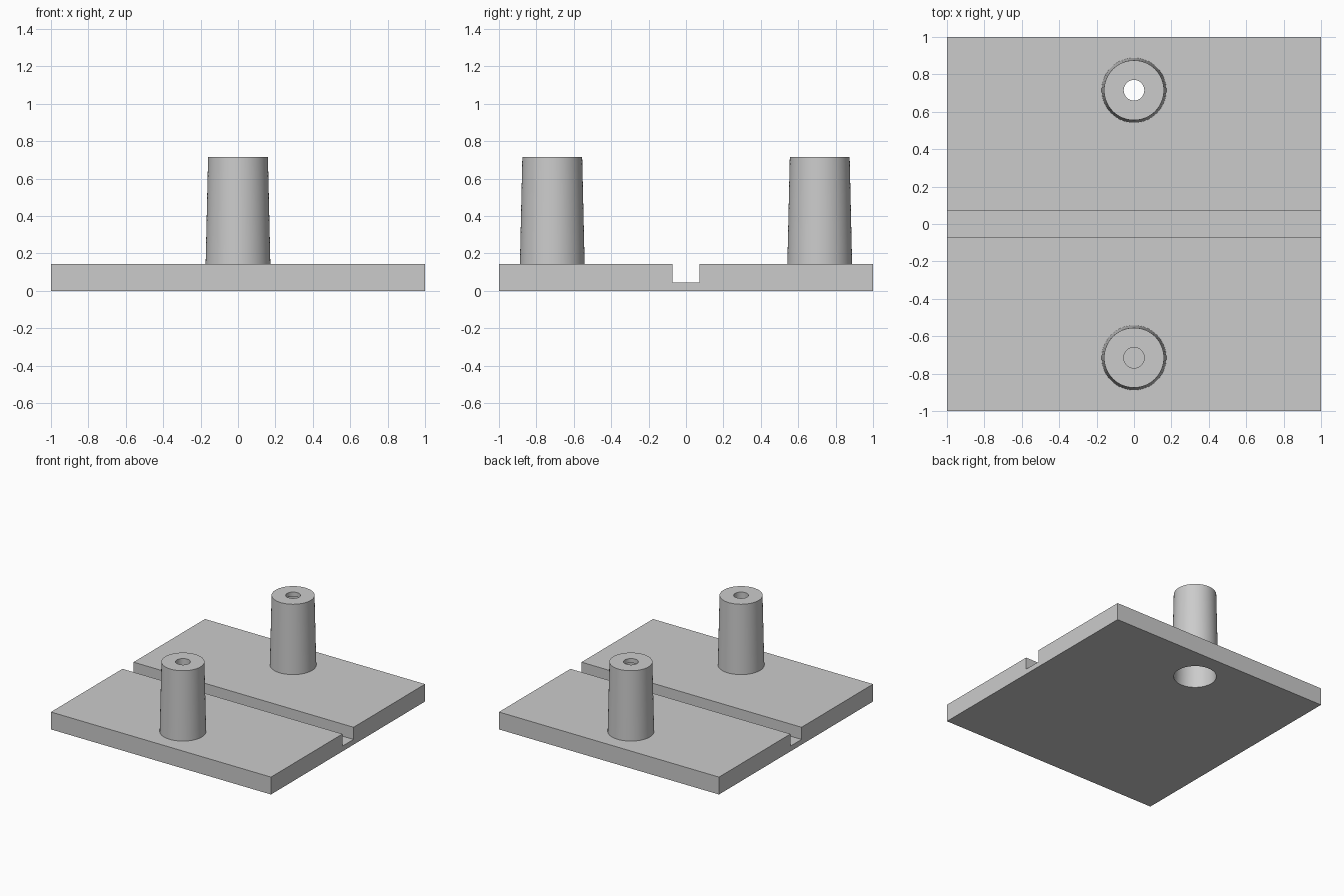
import bpy
import bmesh
from math import radians

old = bpy.data.objects.get("Cube")
if old:
    bpy.data.objects.remove(old, do_unlink=True)

grey = bpy.data.materials.new("plain grey")
grey.use_nodes = True
COLOUR = (0.6, 0.6, 0.6, 1)
grey.diffuse_color = COLOUR
grey.node_tree.nodes["Principled BSDF"].inputs["Base Color"].default_value = COLOUR

PLATE_TOP, PEG_TOP, PEG_Y = 0.143, 0.715, 0.715
HOLE_R = 0.055
SIDES = 64


def finish(name, bm):
    bmesh.ops.recalc_face_normals(bm, faces=bm.faces)
    mesh = bpy.data.meshes.new(name)
    bm.to_mesh(mesh)
    bm.free()
    mesh.materials.append(grey)
    obj = bpy.data.objects.new(name, mesh)
    bpy.context.collection.objects.link(obj)
    return obj


def tapered(name, y, z0, z1, r0, r1):
    """Closed round solid standing from z0 to z1."""
    bm = bmesh.new()
    bmesh.ops.create_cone(bm, cap_ends=True, segments=SIDES,
                          radius1=r0, radius2=r1, depth=z1 - z0)
    bmesh.ops.translate(bm, verts=bm.verts, vec=(0, y, (z0 + z1) / 2))
    return finish(name, bm)


def boolean(target, tool, operation):
    mod = target.modifiers.new(tool.name, 'BOOLEAN')
    mod.operation = operation
    mod.solver = 'EXACT'
    mod.object = tool
    bpy.context.view_layer.objects.active = target
    bpy.ops.object.modifier_apply(modifier=mod.name)
    bpy.data.objects.remove(tool, do_unlink=True)


# Plate with a groove across the middle: side profile swept along x
G, FLOOR = 0.072, 0.043
profile = [(-1, 0), (1, 0), (1, PLATE_TOP), (G, PLATE_TOP), (G, FLOOR),
           (-G, FLOOR), (-G, PLATE_TOP), (-1, PLATE_TOP)]
bm = bmesh.new()
face = bm.faces.new([bm.verts.new((-1, y, z)) for y, z in profile])
swept = bmesh.ops.extrude_face_region(bm, geom=[face])["geom"]
bmesh.ops.translate(bm, vec=(2, 0, 0),
                    verts=[v for v in swept if isinstance(v, bmesh.types.BMVert)])
body = finish("grooved_plate_with_pegs", bm)

# Two tapered pegs, rooted slightly inside the plate
for side, name in ((-1, "front_peg"), (1, "back_peg")):
    boolean(body, tapered(name, side * PEG_Y, PLATE_TOP - 0.02, PEG_TOP,
                          0.1735, 0.16), 'UNION')

# Blind hole in the front peg
boolean(body, tapered("blind_hole", -PEG_Y, 0.3, PEG_TOP + 0.1,
                      HOLE_R, HOLE_R), 'DIFFERENCE')

# Back peg is hollow from below, with a hole through its thin top
boolean(body, tapered("cavity", PEG_Y, -0.02, PEG_TOP - 0.036,
                      0.161, 0.146), 'DIFFERENCE')
boolean(body, tapered("top_hole", PEG_Y, 0.6, PEG_TOP + 0.1,
                      HOLE_R, HOLE_R), 'DIFFERENCE')

# Smooth round walls, crisp rims
body.select_set(True)
bpy.context.view_layer.objects.active = body
bpy.ops.object.shade_smooth_by_angle(angle=radians(30))
